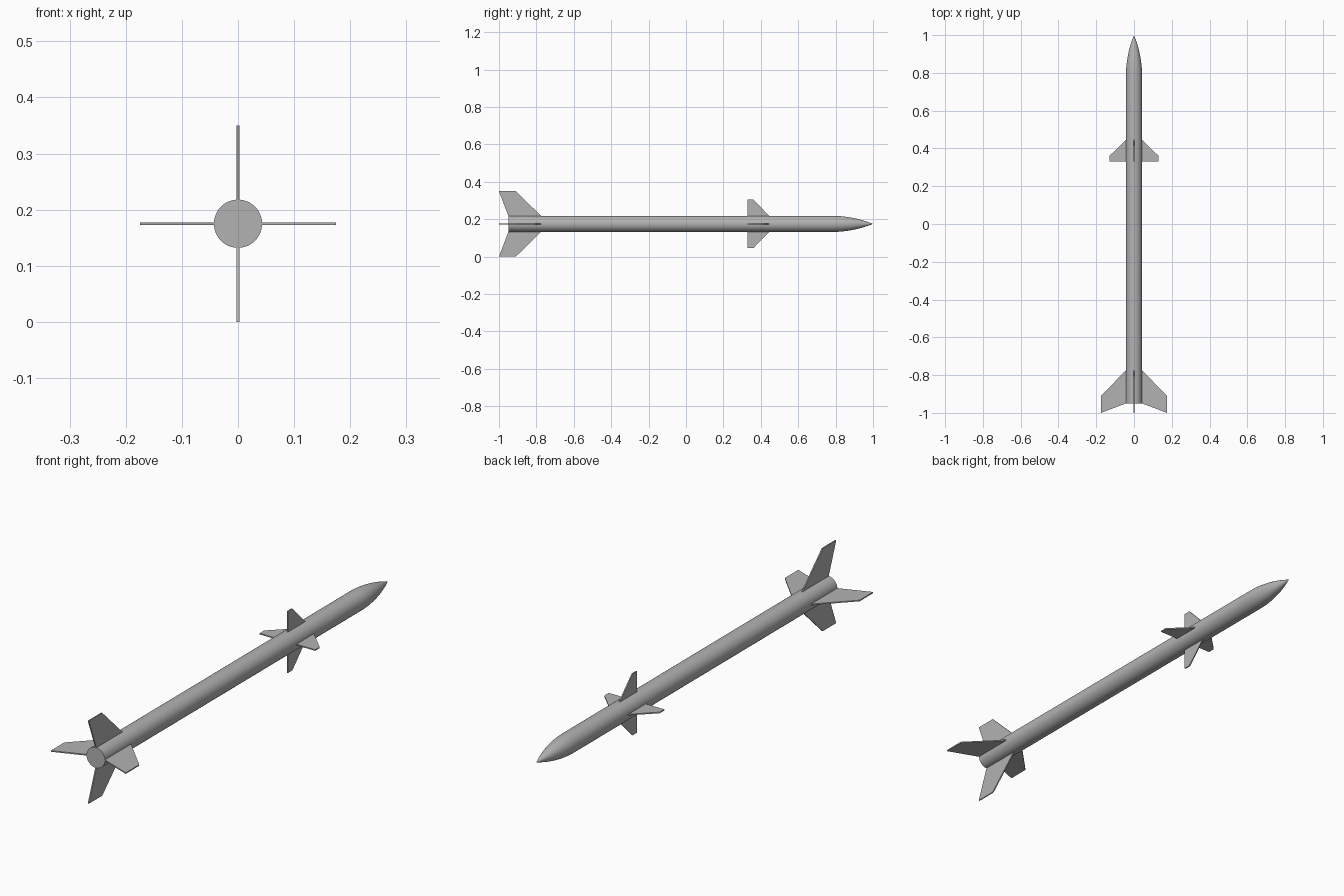
import bpy, bmesh, math
from mathutils import Matrix, Vector

cube = bpy.data.objects.get("Cube")
if cube:
    bpy.data.objects.remove(cube, do_unlink=True)

AXIS_Z = 0.175
RADIUS = 0.043
SIDES = 48

grey = bpy.data.materials.new("light_grey")
grey.use_nodes = True
colour = (0.45, 0.45, 0.45, 1)
grey.diffuse_color = colour
grey.node_tree.nodes["Principled BSDF"].inputs["Base Color"].default_value = colour


def make_object(name, bm):
    bmesh.ops.recalc_face_normals(bm, faces=bm.faces)
    mesh = bpy.data.meshes.new(name)
    bm.to_mesh(mesh)
    bm.free()
    mesh.materials.append(grey)
    obj = bpy.data.objects.new(name, mesh)
    bpy.context.collection.objects.link(obj)
    obj.location.z = AXIS_Z
    return obj


def ogive(start, tip, steps):
    """Tangent ogive profile as (radius, y) points."""
    length = tip - start
    rho = (RADIUS ** 2 + length ** 2) / (2 * RADIUS)
    for i in range(steps + 1):
        d = length * i / steps
        yield max(0, math.sqrt(rho ** 2 - d ** 2) + RADIUS - rho), start + d


# Body: flat tail, straight tube and pointed nose, spun round the y axis
profile = [(0, -0.95), (RADIUS, -0.95)] + list(ogive(0.78, 1.0, 14))
bm = bmesh.new()
verts = [bm.verts.new((r, y, 0)) for r, y in profile]
edges = [bm.edges.new(pair) for pair in zip(verts, verts[1:])]
bmesh.ops.spin(bm, geom=verts + edges, cent=(0, 0, 0), axis=(0, 1, 0),
               angle=math.tau, steps=SIDES)
bmesh.ops.remove_doubles(bm, verts=bm.verts, dist=0.0001)
body = make_object("body", bm)
bpy.ops.object.select_all(action="DESELECT")
body.select_set(True)
bpy.context.view_layer.objects.active = body
bpy.ops.object.shade_smooth_by_angle(angle=math.radians(30))


def fin(name, outline, angle, thickness=0.005):
    """Flat plate from a (radius, y) outline, turned about the body axis."""
    bm = bmesh.new()
    face = bm.faces.new([bm.verts.new((r, y, -thickness / 2)) for r, y in outline])
    side = bmesh.ops.extrude_face_region(bm, geom=[face])["geom"]
    moved = [v for v in side if isinstance(v, bmesh.types.BMVert)]
    bmesh.ops.translate(bm, verts=moved, vec=Vector((0, 0, thickness)))
    bm.transform(Matrix.Rotation(angle, 4, "Y"))
    make_object(name, bm)


# Four swept tail fins and four small forward fins
ROOT = RADIUS - 0.005
tail = [(ROOT, -0.95), (RADIUS, -0.95), (0.175, -1.0), (0.175, -0.91),
        (RADIUS, -0.775), (ROOT, -0.775)]
forward = [(ROOT, 0.33), (0.13, 0.33), (0.13, 0.36), (RADIUS, 0.445), (ROOT, 0.445)]
for i, place in enumerate(("left", "lower", "right", "upper")):
    fin(place + "_tail_fin", tail, i * math.pi / 2)
    fin(place + "_forward_fin", forward, i * math.pi / 2)
